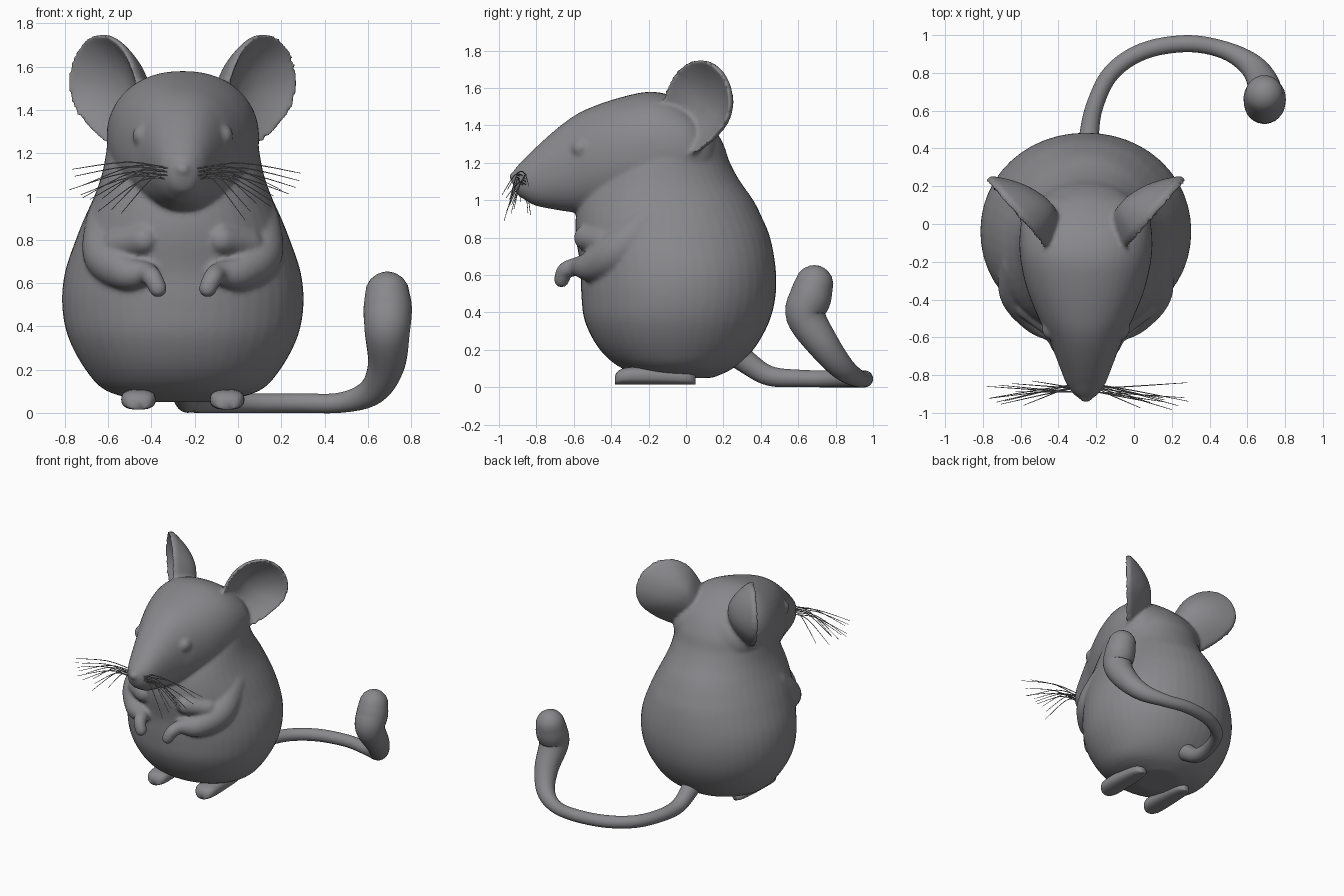
import bpy, bmesh, math, random
from mathutils import Vector

if "Cube" in bpy.data.objects:
    bpy.data.objects.remove(bpy.data.objects["Cube"])

random.seed(4)
CX = -0.255  # centre line of the animal (the tail swings out to +x)
grey = bpy.data.materials.new("soft_grey")
grey.diffuse_color = (0.25, 0.25, 0.265, 1)
grey.use_nodes = True
grey.node_tree.nodes["Principled BSDF"].inputs["Base Color"].default_value = grey.diffuse_color


def spline(pts, n=6):
    """Catmull-Rom interpolation of tuples of any length."""
    out = []
    for i in range(len(pts) - 1):
        p = [pts[max(i - 1, 0)], pts[i], pts[i + 1], pts[min(i + 2, len(pts) - 1)]]
        for k in range(n):
            t = k / n
            out.append([0.5 * (2 * b + (c - a) * t + (2 * a - 5 * b + 4 * c - d) * t * t
                               + (3 * b - a - 3 * c + d) * t ** 3) for a, b, c, d in zip(*p)])
    return out + [list(pts[-1])]


def loft(bm, rings):
    """Closed skin through rings with equal point counts."""
    vs = [[bm.verts.new(p) for p in r] for r in rings]
    n = len(vs[0])
    faces = [bm.faces.new(vs[0]), bm.faces.new(vs[-1][::-1])]
    for a, b in zip(vs, vs[1:]):
        for i in range(n):
            faces.append(bm.faces.new((a[i], b[i], b[(i + 1) % n], a[(i + 1) % n])))
    bmesh.ops.recalc_face_normals(bm, faces=faces)


def oval(a, b, power=2.0, n=48):
    """Superellipse outline as (u, v) pairs."""
    out = []
    for i in range(n):
        c, s = math.cos(2 * math.pi * i / n), math.sin(2 * math.pi * i / n)
        out.append((a * math.copysign(abs(c) ** (2 / power), c),
                    b * math.copysign(abs(s) ** (2 / power), s)))
    return out


def tube(bm, pts, n=20, steps=6):
    """Round tube through (x, y, z, radius) points with domed ends."""
    path = [(Vector(p[:3]), p[3]) for p in spline(pts, steps)]
    d0 = (path[0][0] - path[1][0]).normalized()
    d1 = (path[-1][0] - path[-2][0]).normalized()
    dome = [math.radians(a) for a in (20, 40, 60, 75, 87)]
    head = [(path[0][0] + d0 * path[0][1] * math.sin(a), path[0][1] * math.cos(a)) for a in reversed(dome)]
    tail = [(path[-1][0] + d1 * path[-1][1] * math.sin(a), path[-1][1] * math.cos(a)) for a in dome]
    path = head + path + tail
    rings, side = [], Vector((0.3, 0.2, 0.93))
    for i, (c, r) in enumerate(path):
        t = (path[min(i + 1, len(path) - 1)][0] - path[max(i - 1, 0)][0]).normalized()
        side = (side - t * side.dot(t)).normalized()
        up = t.cross(side)
        rings.append([c + side * u + up * v for u, v in oval(r, r, 2, n)])
    loft(bm, rings)


def ball(bm, loc, size):
    new = bmesh.ops.create_uvsphere(bm, u_segments=24, v_segments=16, radius=1)["verts"]
    for v in new:
        v.co = Vector([c * s + o for c, s, o in zip(v.co, size, loc)])


def finish(name, bm):
    me = bpy.data.meshes.new(name)
    bm.to_mesh(me)
    bm.free()
    me.polygons.foreach_set("use_smooth", [True] * len(me.polygons))
    me.materials.append(grey)
    ob = bpy.data.objects.new(name, me)
    bpy.context.collection.objects.link(ob)
    return ob


# Torso: ovals stacked in z (height, half width, front y, back y)
bm = bmesh.new()
torso = [(0.05, 0.16, -0.17, 0.14), (0.10, 0.35, -0.34, 0.25), (0.2, 0.45, -0.46, 0.36),
         (0.35, 0.53, -0.54, 0.445), (0.5, 0.558, -0.56, 0.48), (0.65, 0.545, -0.565, 0.478),
         (0.8, 0.495, -0.59, 0.45), (0.9, 0.455, -0.59, 0.41), (1.0, 0.41, -0.57, 0.36),
         (1.1, 0.375, -0.52, 0.29), (1.2, 0.355, -0.45, 0.235), (1.3, 0.34, -0.38, 0.2),
         (1.4, 0.28, -0.3, 0.14), (1.48, 0.2, -0.22, 0.06)]
loft(bm, [[(CX + u, (f + b) / 2 + v, z) for u, v in oval(w, (b - f) / 2, 2.05)]
          for z, w, f, b in spline(torso, 4)])

# Head: ovals along y (y, half width, bottom z, top z)
head = [(-0.925, 0.03, 1.08, 1.15), (-0.9, 0.065, 1.03, 1.185), (-0.85, 0.1, 0.995, 1.235),
        (-0.8, 0.122, 0.97, 1.285), (-0.7, 0.16, 0.95, 1.375), (-0.6, 0.2, 0.935, 1.45),
        (-0.5, 0.25, 0.93, 1.5), (-0.35, 0.31, 0.93, 1.55), (-0.2, 0.345, 0.95, 1.58),
        (-0.08, 0.352, 0.98, 1.56), (0.03, 0.335, 1.03, 1.5), (0.12, 0.27, 1.08, 1.42),
        (0.17, 0.17, 1.15, 1.34)]
loft(bm, [[(CX + u, y, (lo + hi) / 2 + v) for u, v in oval(w, (hi - lo) / 2, 2.2)]
          for y, w, lo, hi in spline(head, 4)])
ball(bm, (CX, -0.915, 1.125), (0.035, 0.03, 0.03))  # nose

# Ears: cupped shells on a slanted plane; outline is (distance outward, z)
rim = spline([(0.0, 1.48), (0.06, 1.60), (0.13, 1.69), (0.24, 1.745), (0.36, 1.735), (0.46, 1.66),
              (0.505, 1.54), (0.48, 1.43), (0.40, 1.345), (0.31, 1.285), (0.23, 1.25),
              (0.1, 1.25), (0.0, 1.35), (0.0, 1.47)], 4)
for side in (-1, 1):
    def place(u, z, d):
        return (CX + side * (0.205 + 0.65 * u - 0.75 * d), -0.15 + 0.75 * u + 0.65 * d, z)
    rings = []
    shell = [(s / 8, False) for s in range(1, 9)] + [(s / 8, True) for s in range(8, 0, -1)]
    for s, back in shell:
        dish = 1 - s * s
        depth = 0.04 + 0.15 * dish if back else 0.11 * dish
        pu, pz = (0.17, 1.5) if back else (0.23, 1.5)
        rings.append([place(pu + (u - pu) * s, pz + (z - pz) * s, depth) for u, z in rim])
    loft(bm, rings)

# Arms, paws and eyes
for side in (-1, 1):
    tube(bm, [(CX + side * x, y, z, r) for x, y, z, r in
              [(0.33, -0.2, 0.88, 0.12), (0.345, -0.36, 0.73, 0.115), (0.26, -0.50, 0.65, 0.085),
               (0.17, -0.58, 0.645, 0.053), (0.14, -0.645, 0.625, 0.045), (0.115, -0.665, 0.575, 0.042)]])
    tube(bm, [(CX + side * x, y, z, r) for x, y, z, r in
              [(0.30, -0.44, 0.78, 0.07), (0.18, -0.53, 0.80, 0.07)]])  # chest fold
    ball(bm, (CX + side * 0.185, -0.555, 1.28), (0.048, 0.058, 0.052))

# Blend torso, head, ears, arms and eyes into one soft skin
body = finish("body", bm)
rm = body.modifiers.new("blend", "REMESH")
rm.mode, rm.voxel_size, rm.use_smooth_shade = "VOXEL", 0.012, True
sm = body.modifiers.new("soften", "SMOOTH")
sm.factor, sm.iterations = 0.5, 6

# Feet: long flattened pads with a rounded toe and short leg
for name, side in (("foot_left", -1), ("foot_right", 1)):
    bm = bmesh.new()
    foot = [(-0.38, 0.035, 0.06), (-0.365, 0.06, 0.085), (-0.32, 0.078, 0.105), (-0.2, 0.078, 0.11),
            (-0.05, 0.066, 0.095), (0.02, 0.05, 0.08), (0.05, 0.02, 0.06)]
    loft(bm, [[(CX + side * 0.205 + u, y, 0.015 + (top - 0.015) / 2 + v)
               for u, v in oval(w, (top - 0.015) / 2, 2.6, 28)] for y, w, top in spline(foot, 4)])
    finish(name, bm)

# Tail: curls along the ground and ends in a thick upright tip
bm = bmesh.new()
tube(bm, [(-0.25, 0.2, 0.24, 0.08), (-0.25, 0.33, 0.13, 0.062), (-0.24, 0.45, 0.06, 0.053),
          (-0.21, 0.62, 0.047, 0.046), (-0.12, 0.80, 0.045, 0.045), (0.05, 0.915, 0.045, 0.045),
          (0.28, 0.955, 0.045, 0.045), (0.48, 0.92, 0.048, 0.047), (0.62, 0.84, 0.10, 0.065),
          (0.685, 0.74, 0.22, 0.085), (0.69, 0.64, 0.38, 0.105), (0.692, 0.665, 0.48, 0.112),
          (0.69, 0.685, 0.55, 0.103)], 28)
finish("tail", bm)

# Whiskers: thin arched hairs fanning out from the muzzle
bm = bmesh.new()
for side in (-1, 1):
    for i in range(11):
        t = i / 10
        reach = 0.53 - 0.24 * t ** 1.5 + random.uniform(-0.03, 0.02)
        drop = 0.02 + 0.17 * t + random.uniform(-0.02, 0.02)
        y0, y1 = -0.87 - 0.02 * (i % 3 - 1), random.uniform(-0.99, -0.82)
        z0 = 1.13 - 0.05 * (i % 4) / 3
        tube(bm, [(CX + side * 0.06, y0, z0, 0.003),
                  (CX + side * reach * 0.5, y0 + (y1 - y0) * 0.4, z0 + 0.03 - drop * 0.25, 0.003),
                  (CX + side * reach, y1, z0 - drop, 0.0015)], 5, 4)
finish("whiskers", bm)
